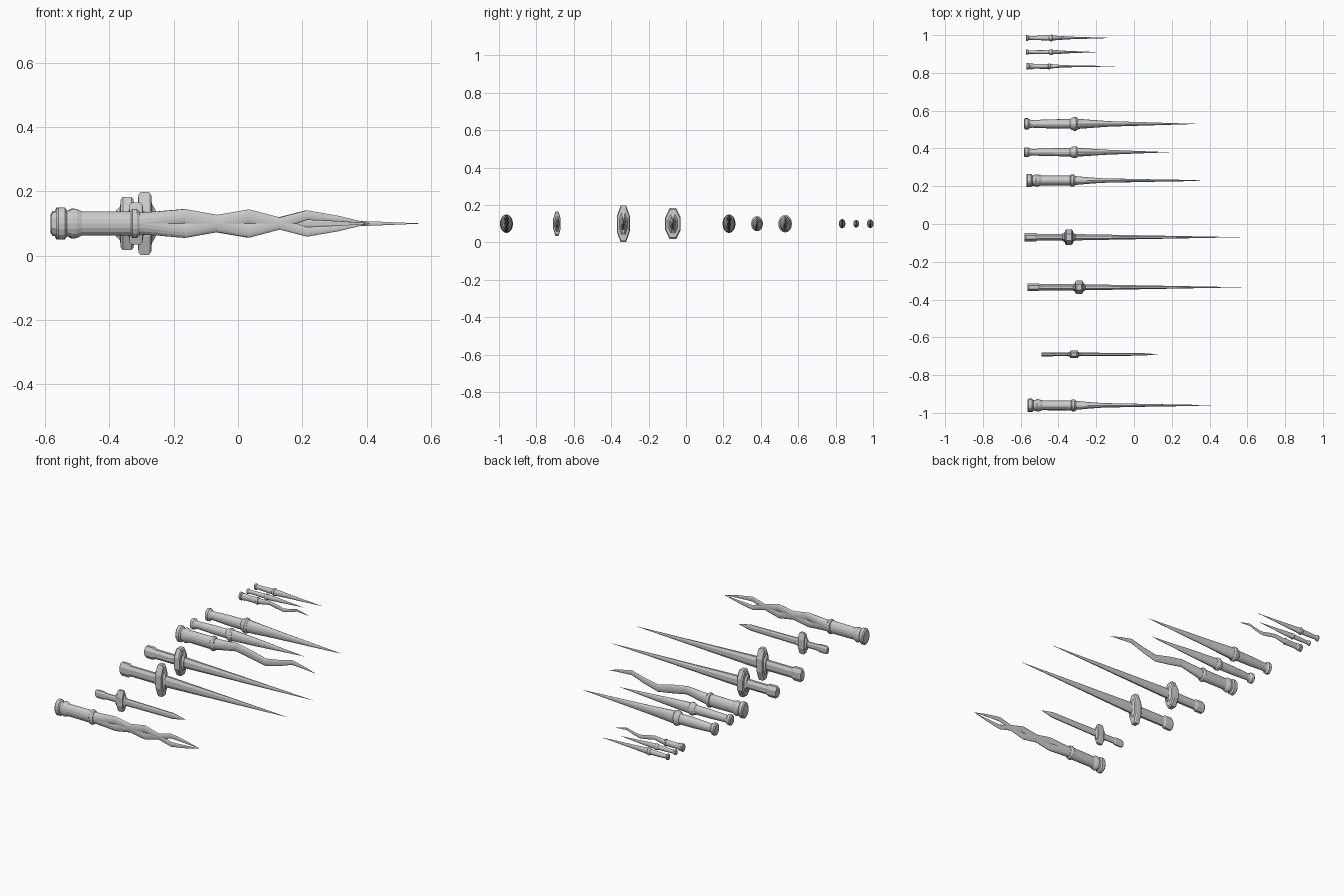
import bpy, bmesh, math

if "Cube" in bpy.data.objects:
    bpy.data.objects.remove(bpy.data.objects["Cube"])

steel = bpy.data.materials.new("steel_grey")
steel.diffuse_color = (0.6, 0.6, 0.6, 1)
steel.use_nodes = True
steel.node_tree.nodes["Principled BSDF"].inputs["Base Color"].default_value = steel.diffuse_color
AXIS_Z = 0.1


def loft(name, y, rings, sides=16, smooth=False):
    """Rings are (x, half width in y, half height in z, z offset)."""
    bm = bmesh.new()
    k = 1 / math.cos(math.pi / sides) if sides == 8 else 1
    shift = 0.5 if sides == 8 else 0
    loops = []
    for x, hy, hz, dz in rings:
        loops.append([bm.verts.new((x, y + hy * k * math.cos((i + shift) * math.tau / sides),
                                    AXIS_Z + dz + hz * k * math.sin((i + shift) * math.tau / sides)))
                      for i in range(sides)])
    for a, b in zip(loops, loops[1:]):
        for i in range(sides):
            j = (i + 1) % sides
            bm.faces.new((a[i], a[j], b[j], b[i]))
    bm.faces.new(loops[0])
    bm.faces.new(loops[-1])
    bmesh.ops.recalc_face_normals(bm, faces=bm.faces)
    mesh = bpy.data.meshes.new(name)
    bm.to_mesh(mesh)
    bm.free()
    mesh.materials.append(steel)
    ob = bpy.data.objects.new(name, mesh)
    bpy.context.collection.objects.link(ob)
    return ob


def turned(name, y, x0, s, profile, ratio, sides=16):
    """Oval turned part; profile is (distance along axis, half height)."""
    return loft(name, y, [(x0 + s * d, s * h * ratio, s * h, 0) for d, h in profile], sides)


# Disc pommel, flared neck, grip and collar of the wavy daggers
WAVY_HILT = [(0, .042), (.006, .050), (.026, .050), (.033, .040), (.040, .040), (.052, .047),
             (.064, .045), (.080, .037), (.232, .038), (.236, .045), (.250, .045), (.258, .038)]
# Blade stations: distance, half width, half height, wave offset
WAVY_BLADE = [(.255, .024, .034, 0), (.320, .018, .030, .008), (.400, .012, .026, .019),
              (.500, .010, .027, 0), (.600, .008, .023, -.021), (.695, .006, .019, 0),
              (.780, .005, .015, .026), (.860, .003, .009, .015), (.940, .0003, .0004, 0)]


def wavy_dagger(name, y, x0, s=1, stretch=0, twin=False):
    turned(name + "_hilt", y, x0, s, WAVY_HILT, .70)
    for label, sign in (("blade", 1), ("mirrored_blade", -1))[:2 if twin else 1]:
        loft(f"{name}_{label}", y,
             [(x0 + s * (d + stretch * max(0, (d - .78) / .16)), s * w, s * h, s * o * sign)
              for d, w, h, o in WAVY_BLADE])


def spike_dagger(name, y, x0, length, girth, s=1):
    # Knob pommel, swelling grip and ridged guard
    hilt = [(0, .028), (.006, .037), (.022, .037), (.032, .027), (.045, .025), (.150, .030),
            (.245, .031), (.252, .038), (.266, .045), (.276, .045), (.286, .036)]
    turned(name + "_hilt", y, x0, s, [(d, h * girth) for d, h in hilt], .78)
    # Long tapering spike
    loft(name + "_blade", y, [(x0 + s * .28, s * .026 * girth, s * .038 * girth, 0),
                              (x0 + s * .45, s * .014 * girth, s * .027 * girth, 0),
                              (x0 + s * length, s * .0003, s * .0004, 0)])


def sword(name, y, x0, guard_x, tip_x, guard_y, guard_z, grip_y, grip_z, blade, shoulder=None):
    # Octagonal grip with a flared butt
    end = guard_x - .02
    loft(name + "_grip", y, [(x0, grip_y, grip_z * .9, 0), (x0 + .008, grip_y * 1.1, grip_z * 1.1, 0),
                             (x0 + .055, grip_y * 1.1, grip_z * 1.1, 0),
                             (x0 + .07, grip_y * .85, grip_z * .85, 0),
                             (end, grip_y * .85, grip_z * .85, 0)], 8)
    # Octagonal guard plate with bevelled rims
    loft(name + "_guard", y, [(guard_x + dx, guard_y * k, guard_z * k, 0) for dx, k in
                              ((-.034, .5), (-.022, .62), (-.020, .90), (-.013, 1), (.013, 1),
                               (.020, .90), (.022, .62), (.034, .42))], 8)
    # Narrow blade
    bw, bh = blade
    rings = [(guard_x + .02, bw, bh, 0)]
    if shoulder:
        rings.append((shoulder, bw * .8, bh * .8, 0))
    loft(name + "_blade", y, rings + [(tip_x, .0004, .0004, 0)], 8)


wavy_dagger("twin_wave_dagger", -.96, -.565, stretch=.035, twin=True)
sword("short_sword", -.69, -.49, -.317, .125, .02, .065, .010, .022, (.009, .022), .04)
sword("long_sword", -.335, -.565, -.29, .57, .035, .098, .019, .037, (.016, .035))
sword("slim_sword", -.07, -.58, -.345, .56, .041, .083, .021, .033, (.017, .032))

# Three daggers, then the same set at half size
for size, s, ys, shift in (("large", 1, (.23, .38, .53), 0), ("small", .5, (.835, .91, .985), .005)):
    wavy_dagger(size + "_wave_dagger", ys[0], -.57 + shift - (.005 if s < 1 else 0), s)
    spike_dagger(size + "_short_spike", ys[1], -.583 + shift * 2, .768, .90, s)
    spike_dagger(size + "_long_spike", ys[2], -.583 + shift * 2, .92, 1.04, s)
